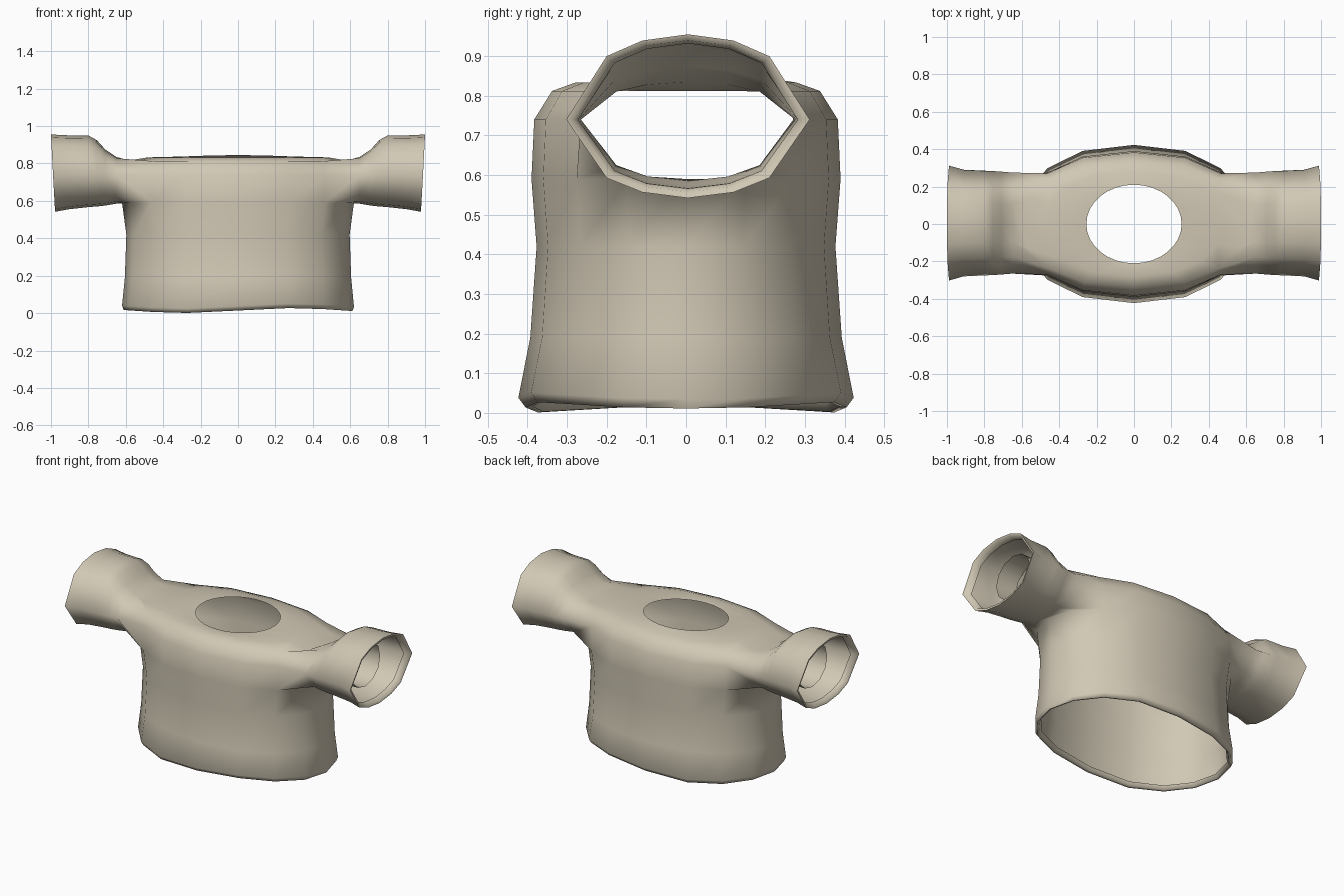
import bpy, bmesh
from math import sin, cos, pi, radians

cube = bpy.data.objects.get("Cube")
if cube:
    bpy.data.objects.remove(cube, do_unlink=True)

cloth = bpy.data.materials.new("beige_cloth")
cloth.use_nodes = True
colour = (0.64, 0.58, 0.46, 1)
cloth.diffuse_color = colour
cloth.node_tree.nodes["Principled BSDF"].inputs["Base Color"].default_value = colour

COLS = 16


def make_object(name, bm):
    bmesh.ops.recalc_face_normals(bm, faces=bm.faces)
    mesh = bpy.data.meshes.new(name)
    bm.to_mesh(mesh)
    bm.free()
    mesh.materials.append(cloth)
    obj = bpy.data.objects.new(name, mesh)
    bpy.context.collection.objects.link(obj)
    bpy.ops.object.select_all(action='DESELECT')
    obj.select_set(True)
    bpy.context.view_layer.objects.active = obj
    bpy.ops.object.shade_smooth_by_angle(angle=radians(85))


def bridge(bm, a, b):
    n = len(a)
    for i in range(n):
        bm.faces.new((a[i], a[(i + 1) % n], b[(i + 1) % n], b[i]))


# Body rows from the turned-in hem to the shoulder: height, half width, half depth
ROWS = [(0.04, 0.59, 0.38), (0.016, 0.602, 0.388), (0.014, 0.612, 0.405),
        (0.038, 0.62, 0.423), (0.19, 0.605, 0.393), (0.42, 0.597, 0.377),
        (0.59, 0.62, 0.39), (0.74, 0.622, 0.383), (0.812, 0.605, 0.338),
        (0.833, 0.48, 0.28)]
HEM_ROWS = 4
HOLE_ROW = 6

bm = bmesh.new()
grid = []
for r, (z, w, d) in enumerate(ROWS):
    ring = []
    for k in range(COLS):
        a = 2 * pi * k / COLS
        c = cos(a)
        x = w * abs(c) ** 0.85 * (1 if c > 0 else -1)
        wave = 0.013 * sin(x * 5.5) if r < HEM_ROWS else 0
        ring.append(bm.verts.new((x, d * sin(a), z + wave)))
    grid.append(ring)

# Body walls, leaving an armhole on each side
for r in range(len(ROWS) - 1):
    for k in range(COLS):
        if r in (HOLE_ROW, HOLE_ROW + 1) and (k + 2) % (COLS // 2) < 4:
            continue
        n = (k + 1) % COLS
        bm.faces.new((grid[r][k], grid[r][n], grid[r + 1][n], grid[r + 1][k]))

# Oval neck opening, slightly lower at the front, with two edges per column
neck = []
for i in range(COLS * 2):
    a = pi * i / COLS
    y = 0.21 * sin(a)
    neck.append(bm.verts.new((0.255 * cos(a), y, 0.835 + 0.045 * y)))
for k in range(COLS):
    here, after = grid[-1][k], grid[-1][(k + 1) % COLS]
    middle = neck[2 * k + 1]
    bm.faces.new((here, middle, neck[2 * k]))
    bm.faces.new((here, after, middle))
    bm.faces.new((after, neck[(2 * k + 2) % len(neck)], middle))

# Sleeves with turned-in cuffs: distance, half depth, bottom, top, slant
SLEEVE = [(0.65, 0.27, 0.585, 0.835, 0), (0.71, 0.275, 0.575, 0.875, 0),
          (0.755, 0.278, 0.57, 0.925, 0), (0.80, 0.28, 0.567, 0.95, 0),
          (0.91, 0.285, 0.555, 0.951, 0.004), (0.989, 0.307, 0.542, 0.955, 0.011),
          (0.985, 0.292, 0.557, 0.94, 0.011), (0.95, 0.277, 0.566, 0.932, 0.008)]
ANGLES = [90, 68, 48, 0, -48, -68, -90, -112, -132, 180, 132, 112]
for side in (1, -1):
    mid = 0 if side > 0 else COLS // 2
    lo, mi, hi = grid[HOLE_ROW:HOLE_ROW + 3]
    step = [(mid + side * i) % COLS for i in range(-2, 3)]
    loop = [hi[step[2]], hi[step[3]], hi[step[4]], mi[step[4]], lo[step[4]],
            lo[step[3]], lo[step[2]], lo[step[1]], lo[step[0]], mi[step[0]],
            hi[step[0]], hi[step[1]]]
    for x, d, bottom, top, slant in SLEEVE:
        ring = []
        for deg in ANGLES:
            s = sin(radians(deg))
            z = 0.74 + s * (top - 0.74 if s > 0 else 0.74 - bottom)
            y = 0.005 + d * cos(radians(deg))
            ring.append(bm.verts.new((side * (x + slant * s), y, z)))
        bridge(bm, loop, ring)
        loop = ring
make_object("shirt_body_and_sleeves", bm)

# Thin open cuff linings inside the sleeves
for name, side in (("left_cuff_lining", 1), ("right_cuff_lining", -1)):
    bm = bmesh.new()
    ends = []
    for x in (0.74, 0.88):
        ends.append([bm.verts.new((side * x, 0.005 + 0.146 * cos(2 * pi * i / 12),
                                   0.756 + 0.136 * sin(2 * pi * i / 12)))
                     for i in range(12)])
    bridge(bm, *ends)
    make_object(name, bm)
